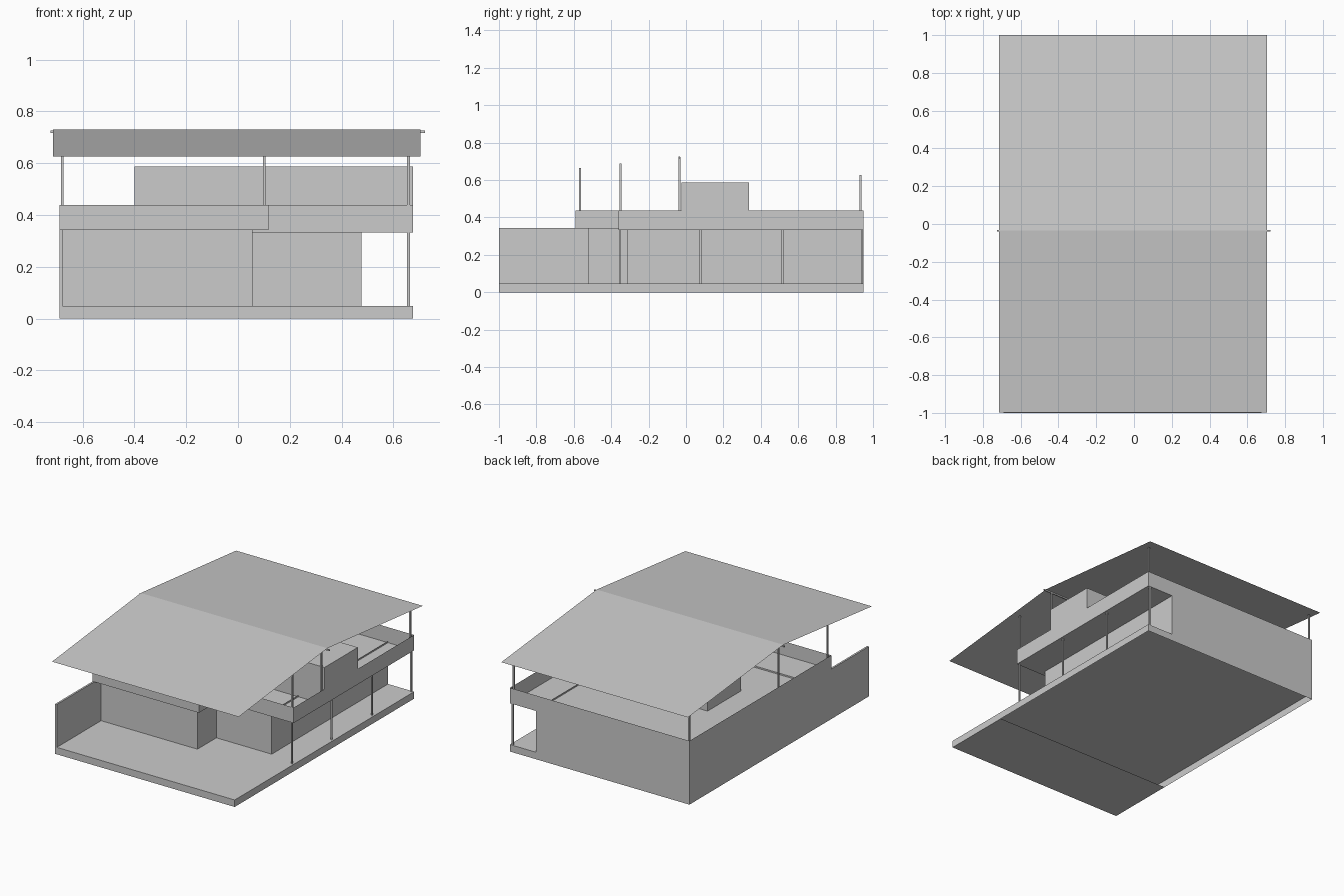
import bpy, bmesh

if "Cube" in bpy.data.objects:
    bpy.data.objects.remove(bpy.data.objects["Cube"])


def finish(name, bm):
    mesh = bpy.data.meshes.new(name)
    bm.to_mesh(mesh)
    bm.free()
    ob = bpy.data.objects.new(name, mesh)
    bpy.context.collection.objects.link(ob)
    return ob


def walls(name, outline, z0, z1):
    """Thin upright walls along a closed counter-clockwise outline."""
    bm = bmesh.new()
    low, high = [[bm.verts.new((x, y, z)) for x, y in outline] for z in (z0, z1)]
    for i in range(len(outline)):
        j = (i + 1) % len(outline)
        bm.faces.new((low[i], low[j], high[j], high[i]))
    return finish(name, bm)


def sheet(name, outline, z, down=False):
    """Thin flat floor."""
    bm = bmesh.new()
    face = bm.faces.new([bm.verts.new((x, y, z)) for x, y in outline])
    if down:
        face.normal_flip()
    return finish(name, bm)


def rect(x0, x1, y0, y1):
    return [(x0, y0), (x1, y0), (x1, y1), (x0, y1)]


def box(name, x0, x1, y0, y1, z0, z1):
    bm = bmesh.new()
    bmesh.ops.create_cube(bm, size=1)
    for v in bm.verts:
        v.co.x = x0 if v.co.x < 0 else x1
        v.co.y = y0 if v.co.y < 0 else y1
        v.co.z = z0 if v.co.z < 0 else z1
    return finish(name, bm)


def post(name, x, y, z0, z1, r=0.005):
    return box(name, x - r, x + r, y - r, y + r, z0, z1)


LEFT, RIGHT, FRONT, BACK = -0.69, 0.675, -1.0, 0.948
FLOOR, CEIL, RAIL = 0.048, 0.332, 0.438
RIDGE_Y, RIDGE_Z, EAVE_Z = -0.035, 0.73, 0.626


def roof_z(y):
    span = 1 + RIDGE_Y if y < RIDGE_Y else 1 - RIDGE_Y
    return RIDGE_Z - (RIDGE_Z - EAVE_Z) * abs(y - RIDGE_Y) / span


# Base: skirt, floor, and closed underside only below the front patio
walls("base_skirt", rect(LEFT, RIGHT, FRONT, BACK), 0, FLOOR)
sheet("ground_floor", rect(LEFT, RIGHT, FRONT, BACK), FLOOR)
sheet("patio_underside", rect(LEFT, RIGHT, FRONT, -0.52), 0, down=True)

# Side wall sheltering the patio
box("patio_side_wall", LEFT, -0.677, FRONT, -0.52, FLOOR, 0.343)

# Ground floor rooms with stepped front
walls("ground_floor_rooms",
      [(LEFT, -0.52), (0.056, -0.52), (0.056, -0.315), (0.477, -0.315),
       (0.477, BACK), (LEFT, BACK)], FLOOR, 0.342)

# Terrace floor with the front overhang
sheet("terrace_floor", rect(LEFT, RIGHT, -0.36, BACK), CEIL)
sheet("front_overhang", rect(LEFT, 0.117, -0.592, -0.36), 0.342)

# Parapet around the terrace, and the rim below it on the main part
walls("parapet",
      [(LEFT, -0.592), (0.117, -0.592), (0.117, -0.36),
       (RIGHT, -0.36), (RIGHT, BACK), (LEFT, BACK)], 0.342, RAIL)
walls("terrace_rim", rect(LEFT, RIGHT, -0.36, BACK), CEIL, 0.342)

# Upper room block
box("upper_room", -0.40, RIGHT, -0.025, 0.337, CEIL, 0.586)

# Ground floor columns along the open side
for y in (-0.354, 0.077, 0.516, 0.941):
    post("porch_column", 0.658, y, FLOOR, CEIL)

# Roof posts, each reaching its own roof height
for x, y in ((-0.678, -0.567), (0.101, -0.567), (0.658, -0.35),
             (0.658, RIDGE_Y), (-0.678, RIDGE_Y),
             (0.658, 0.932), (-0.678, 0.932)):
    post("roof_post", x, y, 0.342, roof_z(y) - 0.007)

# Ridge beam poking out at both gables
box("ridge_beam", -0.724, 0.722, RIDGE_Y - 0.004, RIDGE_Y + 0.004, 0.716, 0.725)

# Thin folded roof sheet
bm = bmesh.new()
rows = [[bm.verts.new((x, y, roof_z(y))) for x in (-0.715, 0.704)]
        for y in (-0.998, RIDGE_Y, 1)]
for a, b in zip(rows, rows[1:]):
    bm.faces.new((a[0], a[1], b[1], b[0]))
finish("roof", bm)
